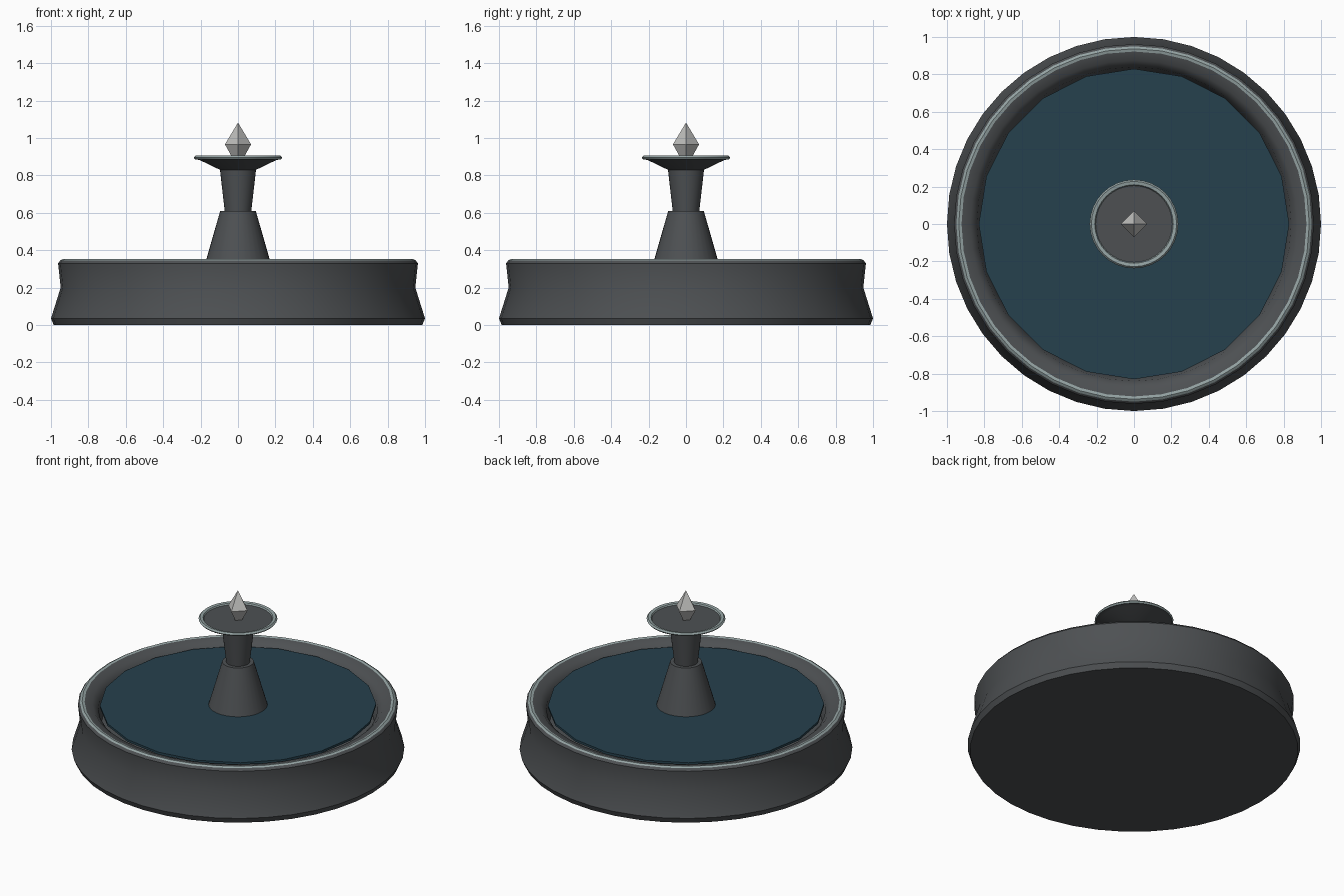
import bpy, bmesh, math

cube = bpy.data.objects.get("Cube")
if cube:
    bpy.data.objects.remove(cube, do_unlink=True)


def material(name, rgb):
    m = bpy.data.materials.new(name)
    m.use_nodes = True
    m.diffuse_color = (*rgb, 1)
    m.node_tree.nodes["Principled BSDF"].inputs["Base Color"].default_value = (*rgb, 1)
    return m


stone = material("dark stone", (0.075, 0.081, 0.086))
trim = material("pale rim stone", (0.30, 0.37, 0.37))
water_blue = material("deep water", (0.019, 0.052, 0.074))
crystal_grey = material("light crystal", (0.52, 0.52, 0.51))


def finish(name, bm, mats, smooth_angle=None):
    bmesh.ops.remove_doubles(bm, verts=bm.verts, dist=1e-5)
    bmesh.ops.recalc_face_normals(bm, faces=bm.faces)
    mesh = bpy.data.meshes.new(name)
    bm.to_mesh(mesh)
    bm.free()
    obj = bpy.data.objects.new(name, mesh)
    bpy.context.collection.objects.link(obj)
    for m in mats:
        mesh.materials.append(m)
    if smooth_angle:
        bpy.ops.object.select_all(action="DESELECT")
        obj.select_set(True)
        bpy.context.view_layer.objects.active = obj
        bpy.ops.object.shade_smooth_by_angle(angle=math.radians(smooth_angle))
    return obj


def lathe(name, profile, mats, sides, smooth_angle=None, trim_spans=()):
    """Revolve (radius, height) points; spans listed in trim_spans use slot 1."""
    bm = bmesh.new()
    rings = []
    for r, z in profile:
        if r == 0:
            rings.append([bm.verts.new((0, 0, z))] * sides)
        else:
            rings.append([bm.verts.new((r * math.cos(a), r * math.sin(a), z))
                          for a in (math.tau * i / sides for i in range(sides))])
    for span, (low, high) in enumerate(zip(rings, rings[1:])):
        for i in range(sides):
            j = (i + 1) % sides
            corners = list(dict.fromkeys((low[i], low[j], high[j], high[i])))
            face = bm.faces.new(corners)
            face.material_index = int(span in trim_spans)
    return finish(name, bm, mats, smooth_angle)


# Wide basin with flared foot, waisted wall, pale lip and hollow inside
lathe("basin", [(0, 0), (0.985, 0), (1, 0.035), (0.948, 0.2), (0.962, 0.33),
                (0.95, 0.345), (0.937, 0.352), (0.922, 0.348),
                (0.875, 0.337), (0.84, 0.3), (0.82, 0.2), (0, 0.2)],
      [stone, trim], 40, 40, trim_spans=(5, 6))

# Faceted water surface
lathe("water", [(0, 0.31), (0.83, 0.31), (0.83, 0.325), (0, 0.325)], [water_blue], 20)

# Two stacked columns
lathe("lower_column", [(0, 0.21), (0.21, 0.21), (0.095, 0.61), (0, 0.61)], [stone], 32, 40)
lathe("upper_column", [(0, 0.6), (0.07, 0.6), (0.097, 0.835), (0, 0.835)], [stone], 32, 40)

# Shallow upper dish with pale lip
lathe("upper_dish", [(0, 0.83), (0.097, 0.83), (0.205, 0.882), (0.23, 0.886), (0.237, 0.895),
                     (0.228, 0.905), (0.21, 0.902), (0.205, 0.893), (0, 0.893)],
      [stone, trim], 32, 30, trim_spans=(3, 4, 5, 6))

# Four-sided pointed crystal
lathe("crystal", [(0, 0.84), (0.07, 0.966), (0, 1.082)], [crystal_grey], 4)
